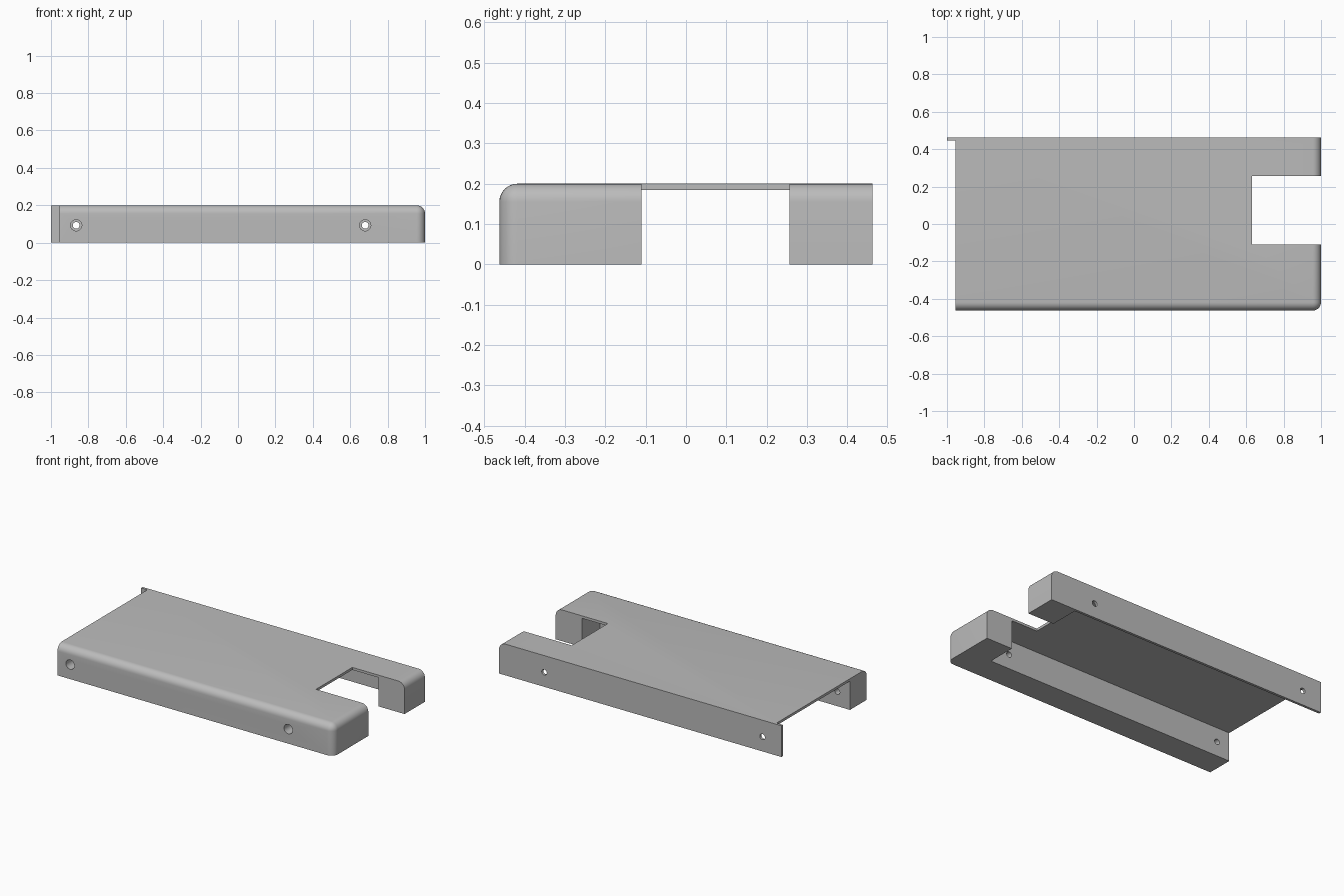
import bpy, bmesh
from mathutils import Matrix, Vector

if "Cube" in bpy.data.objects:
    bpy.data.objects.remove(bpy.data.objects["Cube"])

X, Y, H = 1.0, 0.463, 0.2      # half length, half width, height
SHEET = 0.016                  # thickness of top sheet and back wall
PLATE_END = -0.955             # right-hand end of the top sheet
FRONT_INNER = -0.295           # inner face of the thick front wall
BLOCK_X = 0.815                # inner face of the end blocks

grey = bpy.data.materials.new("plain grey")
grey.use_nodes = True
grey.diffuse_color = (0.5, 0.5, 0.5, 1)
grey.node_tree.nodes["Principled BSDF"].inputs["Base Color"].default_value = (0.5, 0.5, 0.5, 1)


def add_object(name, bm):
    mesh = bpy.data.meshes.new(name)
    bm.to_mesh(mesh)
    bm.free()
    mesh.materials.append(grey)
    obj = bpy.data.objects.new(name, mesh)
    bpy.context.collection.objects.link(obj)
    return obj


def box(lo, hi):
    lo, hi = Vector(lo), Vector(hi)
    bm = bmesh.new()
    bmesh.ops.create_cube(bm, size=1, matrix=Matrix.Translation((lo + hi) / 2)
                          @ Matrix.Diagonal((*(hi - lo), 1)))
    return bm


def rod(x, z, radius, y0, y1):
    bm = bmesh.new()
    bmesh.ops.create_cone(bm, cap_ends=True, segments=32, radius1=radius, radius2=radius,
                          depth=y1 - y0, matrix=Matrix.Translation((x, (y0 + y1) / 2, z))
                          @ Matrix.Rotation(1.5707963, 4, 'X'))
    return bm


# Outer block, rounded on the front top, left top and front-left corner edges
bm = box((-X, -Y, 0), (X, Y, H))


def on(edge, axis, value):
    return all(abs(v.co[axis] - value) < 1e-4 for v in edge.verts)


round_edges = [e for e in bm.edges
               if sum((on(e, 0, X), on(e, 1, -Y), on(e, 2, H))) == 2]
bmesh.ops.bevel(bm, geom=round_edges, offset=0.045, segments=8, profile=0.5, affect='EDGES')
cover = add_object("cover", bm)

# Cavity, open end beside the tab, and notch
cutters = [
    ("cavity_cutter", box((-2, FRONT_INNER, -1), (BLOCK_X, Y - SHEET, H - SHEET))),
    ("end_cutter", box((-2, -1, -1), (PLATE_END, Y - SHEET, 1))),
    ("notch_cutter", box((0.63, -0.11, -1), (2, 0.257, 1))),
]
# Screw holes through both walls, counterbored at the front
for i, x in enumerate((-0.865, 0.68)):
    cutters.append((f"hole_cutter_{i}", rod(x, 0.093, 0.018, -1, 1)))
    cutters.append((f"counterbore_cutter_{i}", rod(x, 0.093, 0.03, -1, -0.36)))

bpy.context.view_layer.objects.active = cover
for name, cut_bm in cutters:
    cutter = add_object(name, cut_bm)
    mod = cover.modifiers.new(name, 'BOOLEAN')
    mod.operation = 'DIFFERENCE'
    mod.solver = 'EXACT'
    mod.object = cutter
    bpy.ops.object.modifier_apply(modifier=name)
    bpy.data.objects.remove(cutter)

# Smooth rounds with crisp edges
bpy.ops.object.select_all(action='DESELECT')
cover.select_set(True)
bpy.ops.object.shade_smooth_by_angle(angle=0.5)
